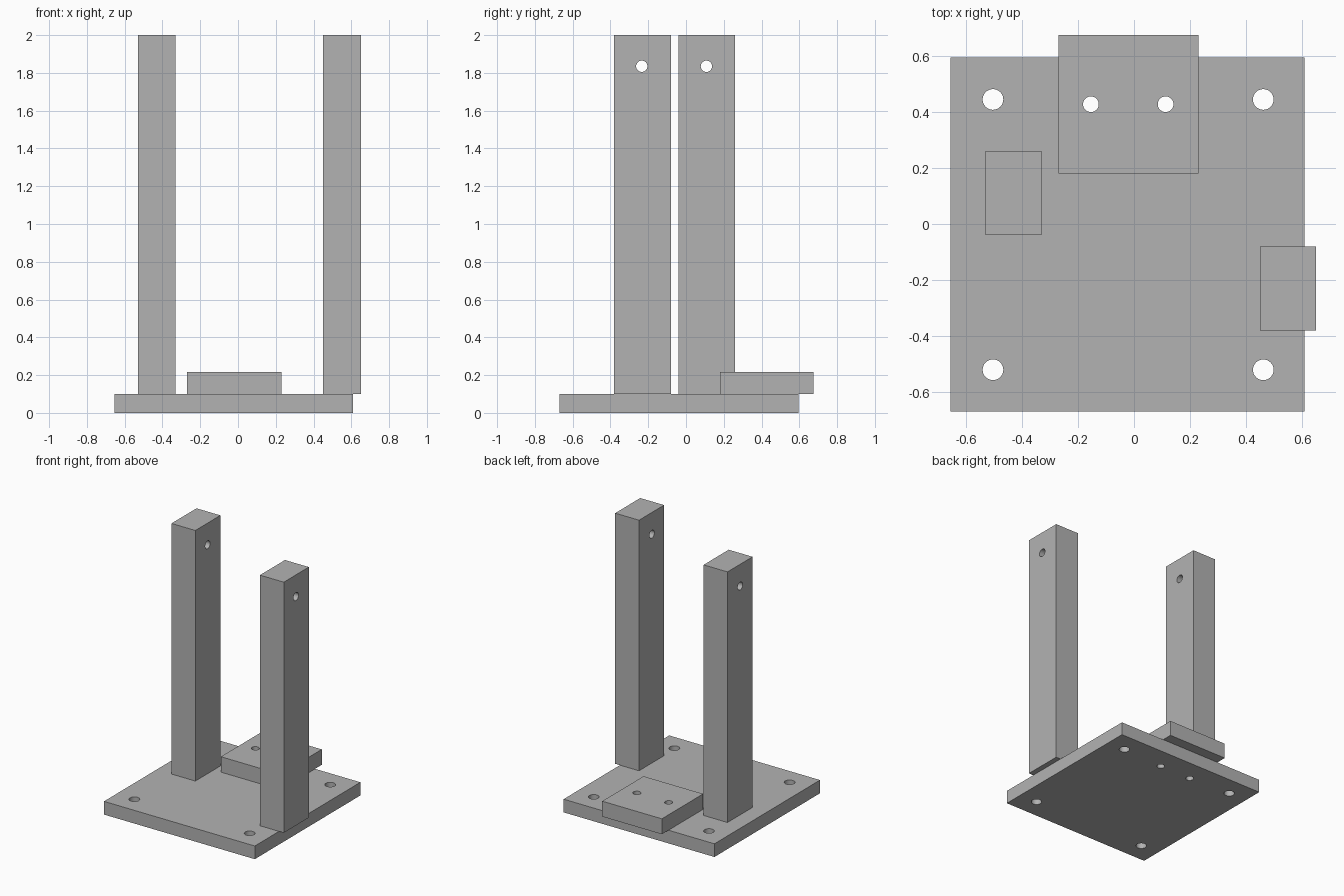
import bpy
from math import pi
from mathutils import Vector

cube = bpy.data.objects.get("Cube")
if cube:
    bpy.data.objects.remove(cube, do_unlink=True)

GREY = (0.45, 0.45, 0.45, 1.0)
grey = bpy.data.materials.new("plain grey")
grey.use_nodes = True
grey.diffuse_color = GREY
grey.node_tree.nodes["Principled BSDF"].inputs["Base Color"].default_value = GREY


def box(name, low, high):
    """Box between two opposite corners."""
    low, high = Vector(low), Vector(high)
    bpy.ops.mesh.primitive_cube_add(size=1, location=(low + high) / 2)
    obj = bpy.context.object
    obj.name = name
    obj.scale = high - low
    bpy.ops.object.transform_apply(location=False, rotation=False, scale=True)
    obj.data.materials.append(grey)
    return obj


def drill(obj, center, radius, axis="Z"):
    """Cut a round hole right through a part."""
    turn = (0, pi / 2, 0) if axis == "X" else (0, 0, 0)
    bpy.ops.mesh.primitive_cylinder_add(vertices=32, radius=radius, depth=1,
                                        location=center, rotation=turn)
    cutter = bpy.context.object
    cutter.hide_render = True
    cutter.data.materials.append(grey)
    cut = obj.modifiers.new("hole", "BOOLEAN")
    cut.operation = "DIFFERENCE"
    cut.solver = "EXACT"
    cut.object = cutter
    bpy.ops.object.select_all(action="DESELECT")
    obj.select_set(True)
    bpy.context.view_layer.objects.active = obj
    bpy.ops.object.modifier_apply(modifier=cut.name)
    bpy.data.objects.remove(cutter, do_unlink=True)


def smooth_holes(obj):
    bpy.ops.object.select_all(action="DESELECT")
    obj.select_set(True)
    bpy.context.view_layer.objects.active = obj
    bpy.ops.object.shade_smooth_by_angle()


# Base plate and the small block overhanging its back edge
base = box("base_plate", (-0.655, -0.67, 0), (0.61, 0.595, 0.1))
block = box("rear_block", (-0.27, 0.18, 0.1), (0.23, 0.675, 0.217))

# Corner mounting holes
for x in (-0.504, 0.462):
    for y in (-0.521, 0.445):
        drill(base, (x, y, 0.05), 0.037)

# Bolt holes through both block and plate
for x in (-0.154, 0.113):
    for part in (base, block):
        drill(part, (x, 0.428, 0.1), 0.028)

# Two upright posts, each with a cross hole near the top
right_post = box("right_post", (-0.53, -0.04, 0.1), (-0.33, 0.26, 2))
left_post = box("left_post", (0.45, -0.38, 0.1), (0.65, -0.08, 2))
for post, y in ((right_post, 0.108), (left_post, -0.234)):
    drill(post, (post.location.x, y, 1.835), 0.03, "X")

for part in (base, block, right_post, left_post):
    smooth_holes(part)
